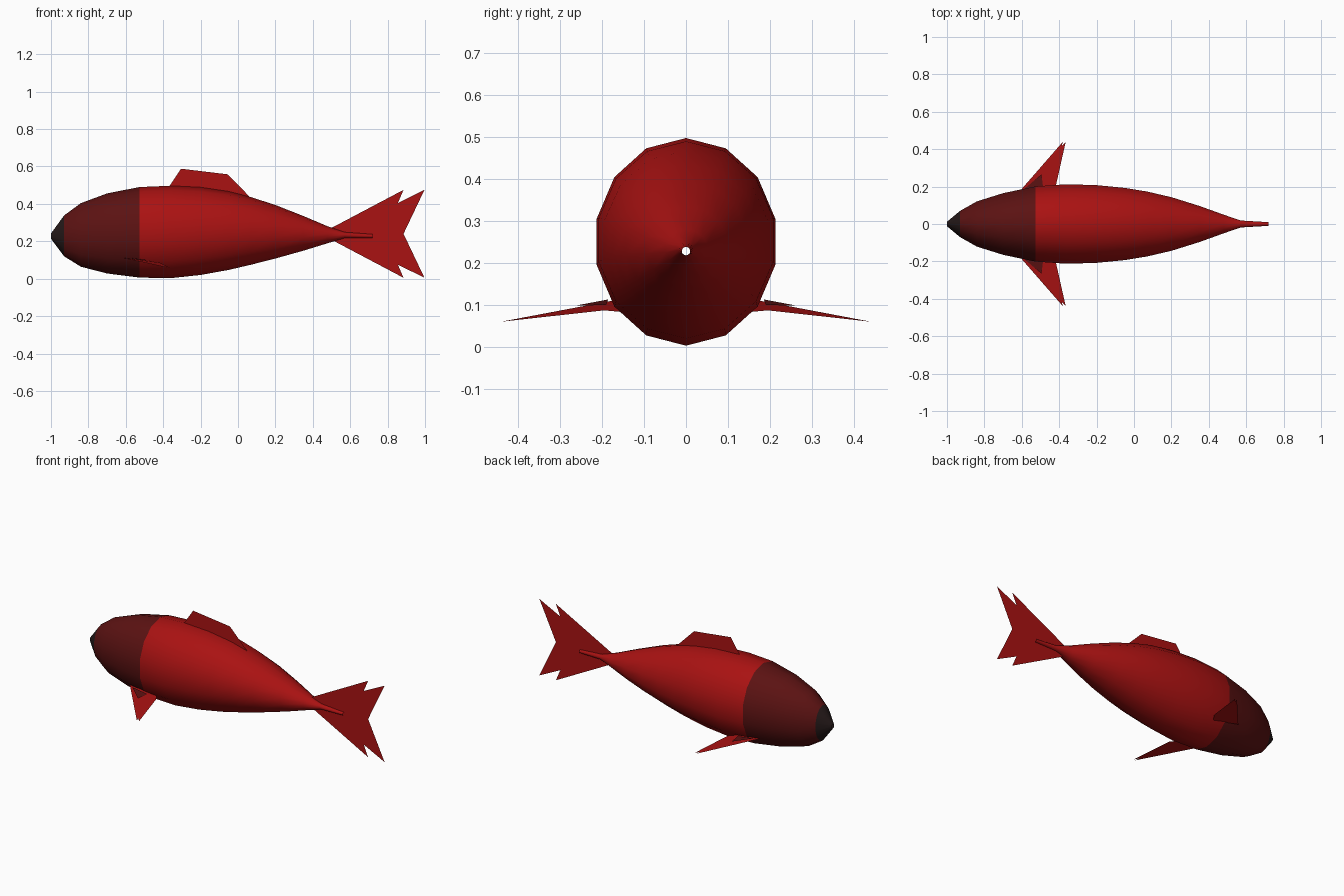
import bpy, math

if "Cube" in bpy.data.objects:
    bpy.data.objects.remove(bpy.data.objects["Cube"])

def material(name, rgb):
    m = bpy.data.materials.new(name)
    m.diffuse_color = (*rgb, 1)
    m.use_nodes = True
    m.node_tree.nodes["Principled BSDF"].inputs["Base Color"].default_value = m.diffuse_color
    return m

RED = material("red", (0.40, 0.006, 0.006))
DARK_RED = material("dark_red", (0.105, 0.006, 0.006))
BLACK = material("near_black", (0.017, 0.009, 0.009))

def build(name, verts, faces, mats):
    me = bpy.data.meshes.new(name)
    me.from_pydata(verts, [], faces)
    for m in mats:
        me.materials.append(m)
    me.update()
    ob = bpy.data.objects.new(name, me)
    bpy.context.collection.objects.link(ob)
    return ob

# Body: 14-sided rings along x as (x, top z, bottom z, half width), open ends
stations = [
    (-1.00, 0.242, 0.214, 0.012), (-0.93, 0.338, 0.120, 0.072),
    (-0.84, 0.404, 0.064, 0.124), (-0.70, 0.456, 0.028, 0.169),
    (-0.527, 0.490, 0.006, 0.206), (-0.36, 0.497, 0.003, 0.218),
    (-0.20, 0.489, 0.020, 0.213), (-0.05, 0.467, 0.047, 0.198),
    (0.07, 0.436, 0.075, 0.178), (0.20, 0.394, 0.108, 0.147),
    (0.35, 0.335, 0.150, 0.099), (0.48, 0.280, 0.190, 0.051),
    (0.57, 0.249, 0.217, 0.019), (0.72, 0.238, 0.218, 0.010)]
N = 14
verts, faces = [], []
for x, top, bot, w in stations:
    for k in range(N):
        a = 2 * math.pi * k / N
        verts.append((x, w * math.sin(a), (top + bot) / 2 + (top - bot) / 2 * math.cos(a)))
for i in range(len(stations) - 1):
    for k in range(N):
        n = (k + 1) % N
        faces.append((i * N + k, i * N + n, (i + 1) * N + n, (i + 1) * N + k))
body = build("body", verts, faces, [RED, DARK_RED, BLACK])

# Snout, head and trunk colours by distance from the nose
for p in body.data.polygons:
    p.use_smooth = True
    p.material_index = 2 if p.center.x < -0.93 else 1 if p.center.x < -0.527 else 0

# Tail and back fins: flat sheets on the centre plane
def flat_fin(name, outline):
    build(name, [(x, 0, z) for x, z in outline], [tuple(range(len(outline)))], [RED])

upper = [(0.885, 0.475), (0.855, 0.405), (0.997, 0.475)]
mid = 0.24
lower = [(x, 2 * mid - z) for x, z in reversed(upper)]
flat_fin("tail_fin", [(0.44, mid)] + upper + [(0.885, mid)] + lower)
flat_fin("back_fin", [(-0.39, 0.46), (-0.305, 0.588), (-0.055, 0.558), (0.09, 0.41)])

# Side fins: swept sheets with a dark patch folded at the root
for name, s in (("left_side_fin", 1), ("right_side_fin", -1)):
    pts = [(-0.62, 0.165, 0.112), (-0.38, 0.44, 0.060), (-0.387, 0.415, 0.064),
           (-0.365, 0.44, 0.060), (-0.42, 0.195, 0.087), (-0.45, 0.15, 0.083),
           (-0.59, 0.185, 0.113), (-0.495, 0.265, 0.098), (-0.485, 0.19, 0.100)]
    fin = build(name, [(x, s * y, z) for x, y, z in pts],
                [(0, 1, 2), (0, 2, 4, 5), (2, 3, 4), (6, 7, 8)], [RED, DARK_RED])
    fin.data.polygons[3].material_index = 1
